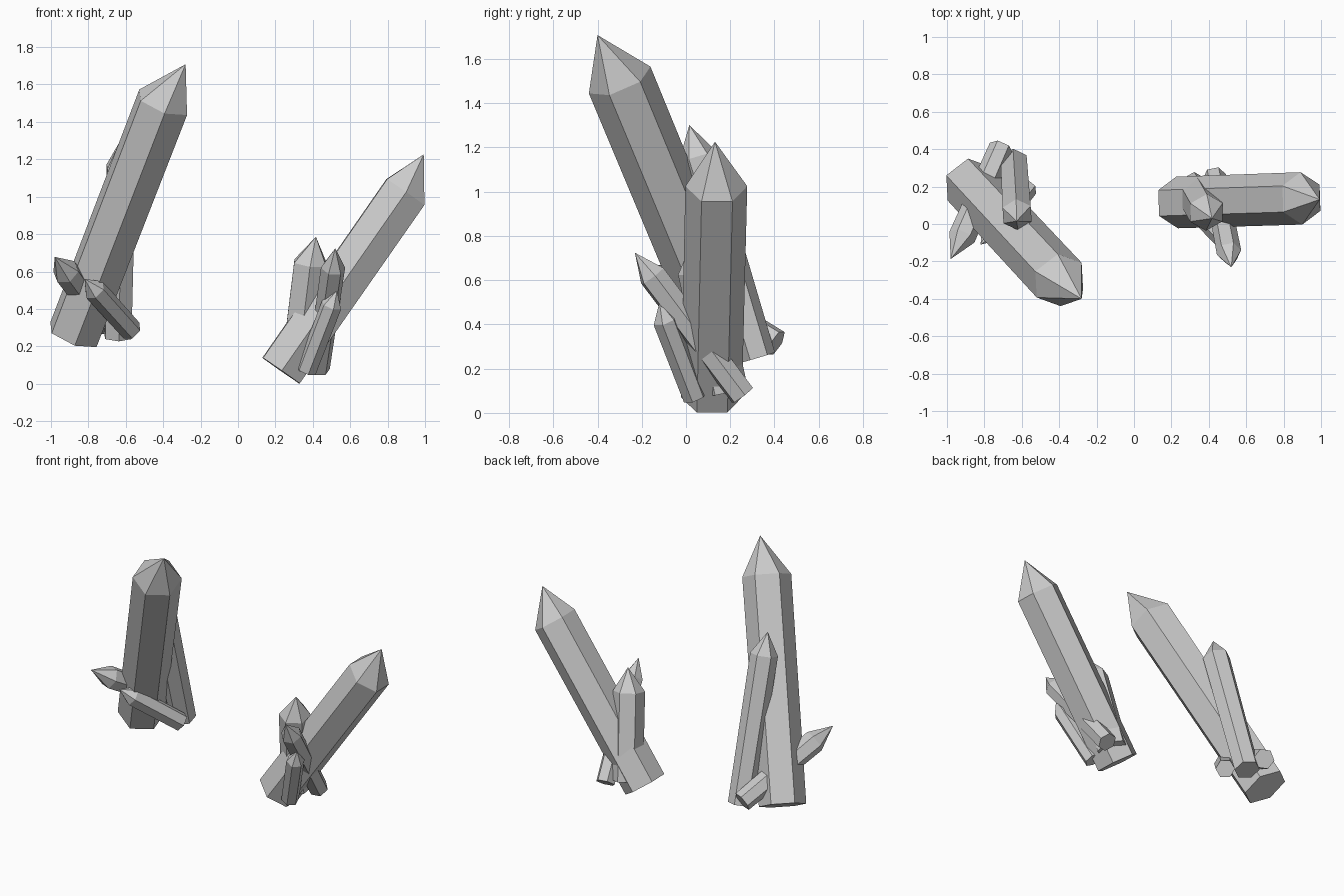
import bpy
import bmesh
from math import cos, sin, radians, pi
from mathutils import Vector

if "Cube" in bpy.data.objects:
    bpy.data.objects.remove(bpy.data.objects["Cube"])


def crystal(name, base, shoulder, tip, r_base, r_top, turn=0):
    """Six-sided prism along base -> shoulder, closed by a pointed cap."""
    base, shoulder, tip = Vector(base), Vector(shoulder), Vector(tip)
    axis = (shoulder - base).normalized()
    u = Vector((0, 0, 1)).cross(axis).normalized()
    v = axis.cross(u)
    bm = bmesh.new()

    def ring(centre, r):
        angles = [radians(turn) + k * pi / 3 for k in range(6)]
        return [bm.verts.new(centre + r * (cos(a) * u + sin(a) * v)) for a in angles]

    low, high = ring(base, r_base), ring(shoulder, r_top)
    point = bm.verts.new(tip)
    bm.faces.new(low[::-1])
    for k in range(6):
        n = (k + 1) % 6
        bm.faces.new((low[k], low[n], high[n], high[k]))
        bm.faces.new((high[k], high[n], point))
    bmesh.ops.recalc_face_normals(bm, faces=bm.faces)
    mesh = bpy.data.meshes.new(name)
    bm.to_mesh(mesh)
    bm.free()
    bpy.context.collection.objects.link(bpy.data.objects.new(name, mesh))


# Left cluster
crystal("left_main_crystal", (-.88, .215, .262), (-.40, -.30, 1.505), (-.28, -.40, 1.708), .147, .152, -6)
crystal("left_tall_crystal", (-.642, .325, .25), (-.625, .05, 1.16), (-.628, .015, 1.302), .081, .087, 30)
crystal("left_cross_crystal", (-.71, .408, .315), (-.92, -.07, .60), (-.98, -.187, .678), .066, .073)
crystal("left_front_crystal", (-.57, .20, .285), (-.767, -.045, .503), (-.82, -.11, .56), .06, .062)

# Right cluster
crystal("right_main_crystal", (.23, .115, .07), (.895, .137, 1.025), (.993, .131, 1.226), .138, .14, 0)
crystal("right_upright_crystal", (.32, .18, .10), (.387, .062, .645), (.417, .03, .786), .10, .10, 0)
crystal("right_cross_crystal", (.43, .255, .08), (.508, -.152, .62), (.52, -.231, .724), .062, .066)
crystal("right_front_crystal", (.365, .04, .07), (.50, -.095, .42), (.53, -.12, .50), .055, .057)
